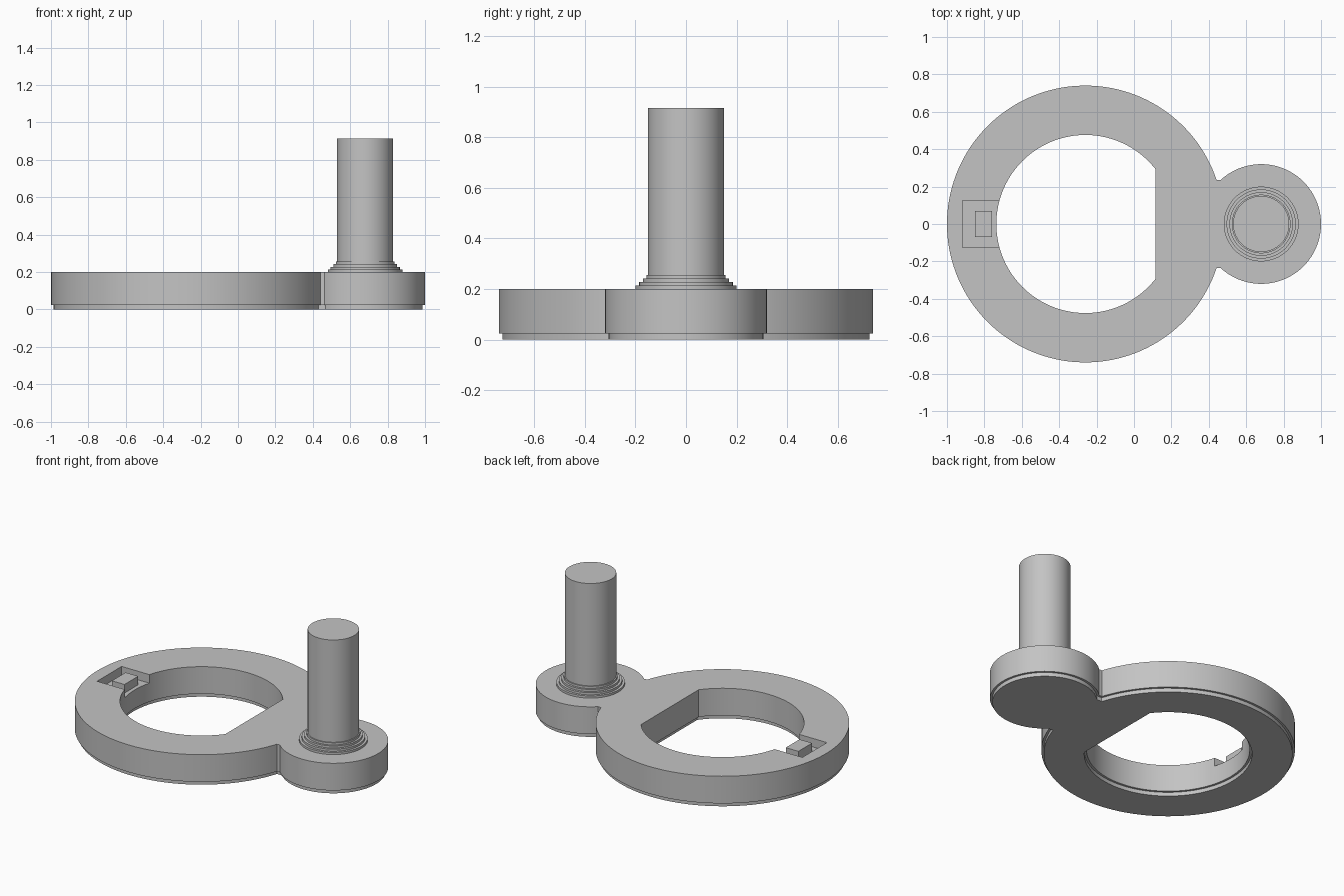
import bpy, bmesh
from math import asin, acos, cos, sin, pi, radians

if "Cube" in bpy.data.objects:
    bpy.data.objects.remove(bpy.data.objects["Cube"])

grey = bpy.data.materials.new("plain grey")
grey.use_nodes = True
COLOUR = (0.55, 0.55, 0.55, 1)
grey.diffuse_color = COLOUR
grey.node_tree.nodes["Principled BSDF"].inputs["Base Color"].default_value = COLOUR

RING_X, RING_R, HOLE_R, FLAT_X = -0.26, 0.74, 0.476, 0.115
LUG_X, LUG_R, NECK = 0.68, 0.32, 0.235
TOP, FOOT, POCKET_FLOOR = 0.2, 0.025, 0.145


def finish(name, bm):
    bmesh.ops.recalc_face_normals(bm, faces=bm.faces[:])
    mesh = bpy.data.meshes.new(name)
    bm.to_mesh(mesh)
    bm.free()
    mesh.materials.append(grey)
    obj = bpy.data.objects.new(name, mesh)
    bpy.context.collection.objects.link(obj)
    return obj


def smooth(obj):
    bpy.ops.object.select_all(action='DESELECT')
    obj.select_set(True)
    bpy.context.view_layer.objects.active = obj
    bpy.ops.object.shade_smooth_by_angle(angle=radians(30))


def arc(cx, r, start, end, steps):
    return [(cx + r * cos(start + (end - start) * i / steps),
             r * sin(start + (end - start) * i / steps)) for i in range(steps + 1)]


def slab(name, loops, z0, z1):
    """Fill closed outlines (outer plus holes) and extrude them upward."""
    bm = bmesh.new()
    edges = []
    for loop in loops:
        vs = [bm.verts.new((x, y, z0)) for x, y in loop]
        edges += [bm.edges.new((vs[i - 1], vs[i])) for i in range(len(vs))]
    bmesh.ops.triangle_fill(bm, edges=edges, use_beauty=True, normal=(0, 0, 1))
    ext = bmesh.ops.extrude_face_region(bm, geom=bm.faces[:])
    moved = [g for g in ext["geom"] if isinstance(g, bmesh.types.BMVert)]
    bmesh.ops.translate(bm, verts=moved, vec=(0, 0, z1 - z0))
    return finish(name, bm)


def crank_loops(inset):
    """Ring joined to a round lug by a short neck, with a flat-sided bore."""
    ring, lug, neck = RING_R - inset, LUG_R - inset, NECK - inset
    a, b = asin(neck / ring), pi - asin(neck / lug)
    outer = arc(RING_X, ring, a, 2 * pi - a, 128) + arc(LUG_X, lug, -b, b, 80)
    bore = HOLE_R + inset
    c = acos((FLAT_X + inset - RING_X) / bore)
    return [outer, arc(RING_X, bore, c, 2 * pi - c, 96)]


# Crank plate and its slightly narrower foot
plate = slab("crank_plate", crank_loops(0), FOOT, TOP)
foot = slab("plate_foot", crank_loops(0.014), 0, FOOT)


def rectangle(x0, x1, half):
    return [[(x0, -half), (x1, -half), (x1, half), (x0, half)]]


# Shallow pocket opening into the bore, with a small raised pad
cutter = slab("pocket_cutter", rectangle(-0.917, -0.68, 0.125), POCKET_FLOOR, TOP + 0.1)
cutter.hide_render = True
cutter.hide_set(True)
cut = plate.modifiers.new("pocket", 'BOOLEAN')
cut.operation, cut.solver, cut.object = 'DIFFERENCE', 'EXACT', cutter
bpy.context.view_layer.objects.active = plate
bpy.ops.object.modifier_apply(modifier=cut.name)
bpy.data.objects.remove(cutter)
slab("pocket_pad", rectangle(-0.85, -0.76, 0.07), POCKET_FLOOR, TOP)

# Handle pin with a stepped collar, turned from one profile
profile = [(0, TOP)]
for i, r in enumerate((0.2, 0.185, 0.17, 0.157)):
    profile += [(r, TOP + 0.014 * i), (r, TOP + 0.014 * (i + 1))]
profile += [(0.15, TOP + 0.056), (0.15, 0.915), (0, 0.915)]
bm = bmesh.new()
vs = [bm.verts.new((LUG_X + r, 0, z)) for r, z in profile]
es = [bm.edges.new(pair) for pair in zip(vs, vs[1:])]
bmesh.ops.spin(bm, geom=vs + es, cent=(LUG_X, 0, 0), axis=(0, 0, 1),
               angle=2 * pi, steps=64)
bmesh.ops.remove_doubles(bm, verts=bm.verts[:], dist=0.0001)
pin = finish("handle_pin", bm)

for obj in (plate, foot, pin):
    smooth(obj)
